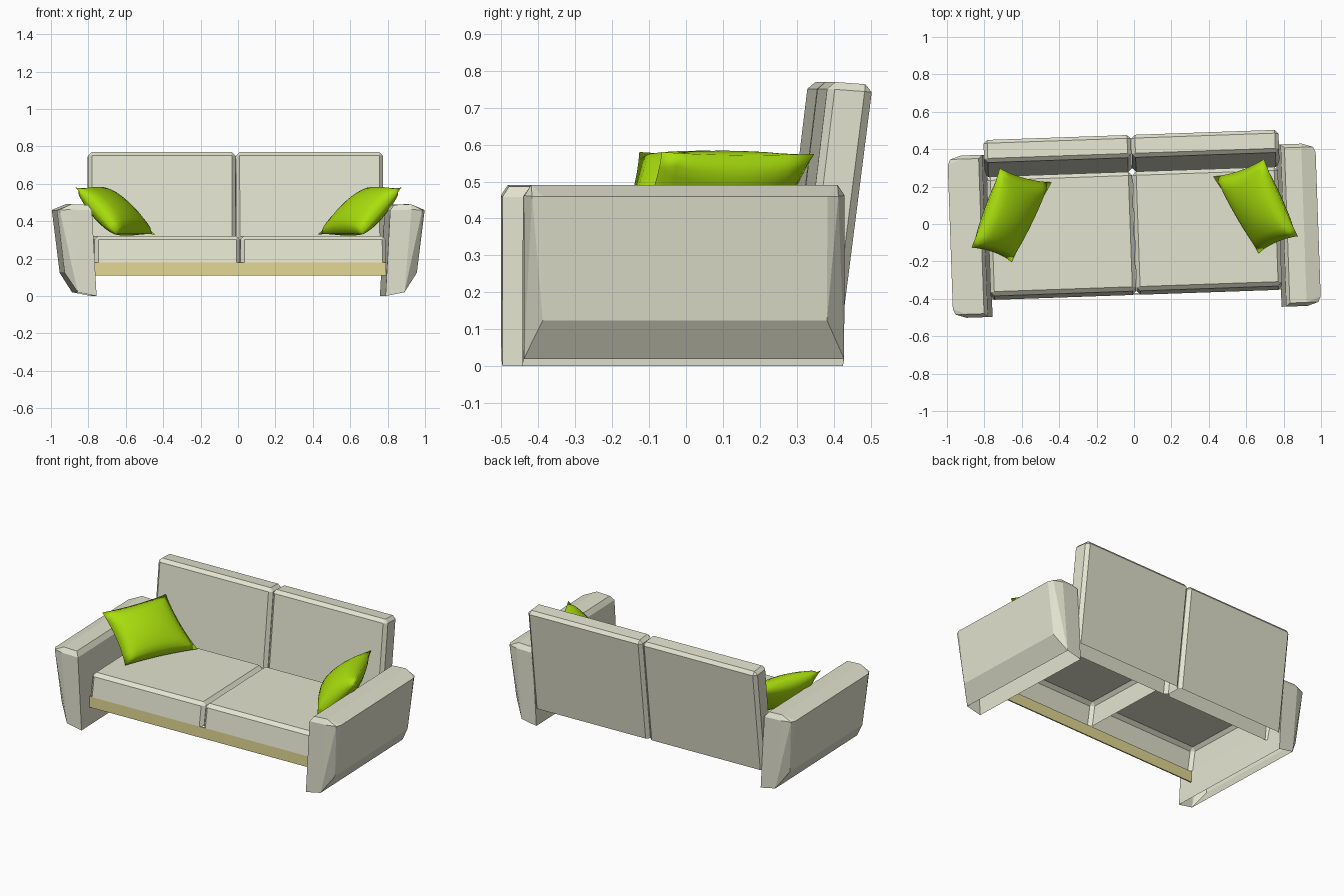
import bpy, bmesh, math
from mathutils import Matrix, Vector

if "Cube" in bpy.data.objects:
    bpy.data.objects.remove(bpy.data.objects["Cube"])

TURN = Matrix.Rotation(math.radians(2), 4, 'Z')  # whole sofa is turned slightly


def material(name, rgb):
    m = bpy.data.materials.new(name)
    m.diffuse_color = (*rgb, 1)
    m.use_nodes = True
    m.node_tree.nodes["Principled BSDF"].inputs["Base Color"].default_value = m.diffuse_color
    return m


fabric = material("beige fabric", (0.77, 0.77, 0.63))
wood = material("light wood", (0.77, 0.70, 0.30))
green = material("lime green", (0.40, 0.74, 0.004))


def finish(bm, name, mat, smooth=False, open_bottom=False):
    bmesh.ops.recalc_face_normals(bm, faces=bm.faces[:])
    if open_bottom:  # upholstery shells have no underside
        bm.normal_update()
        under = [f for f in bm.faces if f.normal.z < -0.9]
        bmesh.ops.delete(bm, geom=under, context='FACES')
    bm.transform(TURN)
    me = bpy.data.meshes.new(name)
    bm.to_mesh(me)
    bm.free()
    me.materials.append(mat)
    for p in me.polygons:
        p.use_smooth = smooth
    ob = bpy.data.objects.new(name, me)
    bpy.context.collection.objects.link(ob)
    return ob


def slab(name, mat, x0, x1, profile, bevel=0, bevel_from=0.01, shell=True):
    """Extrude a (y, z) profile along x, chamfering the edges above a height."""
    bm = bmesh.new()
    f = bm.faces.new([bm.verts.new((x0, y, z)) for y, z in profile])
    ext = bmesh.ops.extrude_face_region(bm, geom=[f])
    for v in ext["geom"]:
        if isinstance(v, bmesh.types.BMVert):
            v.co.x = x1
    bmesh.ops.recalc_face_normals(bm, faces=bm.faces[:])
    if bevel:
        low = min(z for y, z in profile) + 0.01
        edges = [e for e in bm.edges if max(v.co.z for v in e.verts) > low]
        bmesh.ops.bevel(bm, geom=edges, offset=bevel, segments=1,
                        affect='EDGES', profile=0.5)
    finish(bm, name, mat, open_bottom=shell)


def arm(name, side):
    """Faceted armrest: convex hull of mirrored cross-section groups."""
    rings = [(0.434, [(0.773, 0), (0.874, 0.02), (0.912, 0.462), (0.798, 0.458)]),
             (0.415, [(0.818, 0.487), (0.908, 0.491), (0.970, 0.46)]),
             (0.385, [(0.942, 0.124), (0.984, 0.46)])]
    bm = bmesh.new()
    for half, pts in rings:
        for x, z in pts:
            for s in (-1, 1):
                bm.verts.new((side * x, -0.036 + s * half, z))
    bmesh.ops.convex_hull(bm, input=bm.verts[:])
    bmesh.ops.dissolve_limit(bm, angle_limit=0.03, verts=bm.verts[:], edges=bm.edges[:])
    finish(bm, name, fabric, open_bottom=True)


def pillow(name, side):
    """Puffed cushion stretched between four corners."""
    a, b, c, d = [Vector((side * x, y, z)) for x, y, z in
                  ((0.707, 0.323, 0.575), (0.433, 0.238, 0.328),
                   (0.66, -0.18, 0.33), (0.873, -0.096, 0.58))]
    n = (c - a).cross(d - b).normalized()
    N = 12
    bm = bmesh.new()
    for s in (-1, 1):
        grid = []
        for i in range(N + 1):
            row = []
            for j in range(N + 1):
                u, v = 2 * i / N - 1, 2 * j / N - 1
                puff = 0.08 * ((1 - u * u) * (1 - v * v)) ** 0.5
                p = (u * (1 - 0.05 * (1 - v * v)) + 1) / 2
                q = (v * (1 - 0.07 * (1 - u * u)) + 1) / 2
                co = a.lerp(b, p).lerp(d.lerp(c, p), q) + n * (s * puff)
                co.z = max(co.z, 0.318)
                row.append(bm.verts.new(co))
            grid.append(row)
        for i in range(N):
            for j in range(N):
                bm.faces.new((grid[i][j], grid[i + 1][j],
                              grid[i + 1][j + 1], grid[i][j + 1]))
    bmesh.ops.remove_doubles(bm, verts=bm.verts[:], dist=0.0005)
    finish(bm, name, green, smooth=True)


# Seat and back cushions, arms and pillows, left and right
for label, side in (("left", -1), ("right", 1)):
    slab(label + "_seat_cushion", fabric, side * 0.001, side * 0.779,
         [(-0.379, 0.18), (0.28, 0.18), (0.28, 0.322), (-0.355, 0.322)], 0.02)
    slab(label + "_back_cushion", fabric, side * 0.001, side * 0.789,
         [(0.278, 0.11), (0.396, 0.11), (0.479, 0.762), (0.358, 0.771)], 0.02)
    arm(label + "_armrest", side)
    pillow(label + "_pillow", side)

# Wooden front rail under the seat
slab("front_rail", wood, -0.778, 0.778,
     [(-0.377, 0.11), (-0.369, 0.11), (-0.369, 0.18), (-0.377, 0.18)], shell=False)
